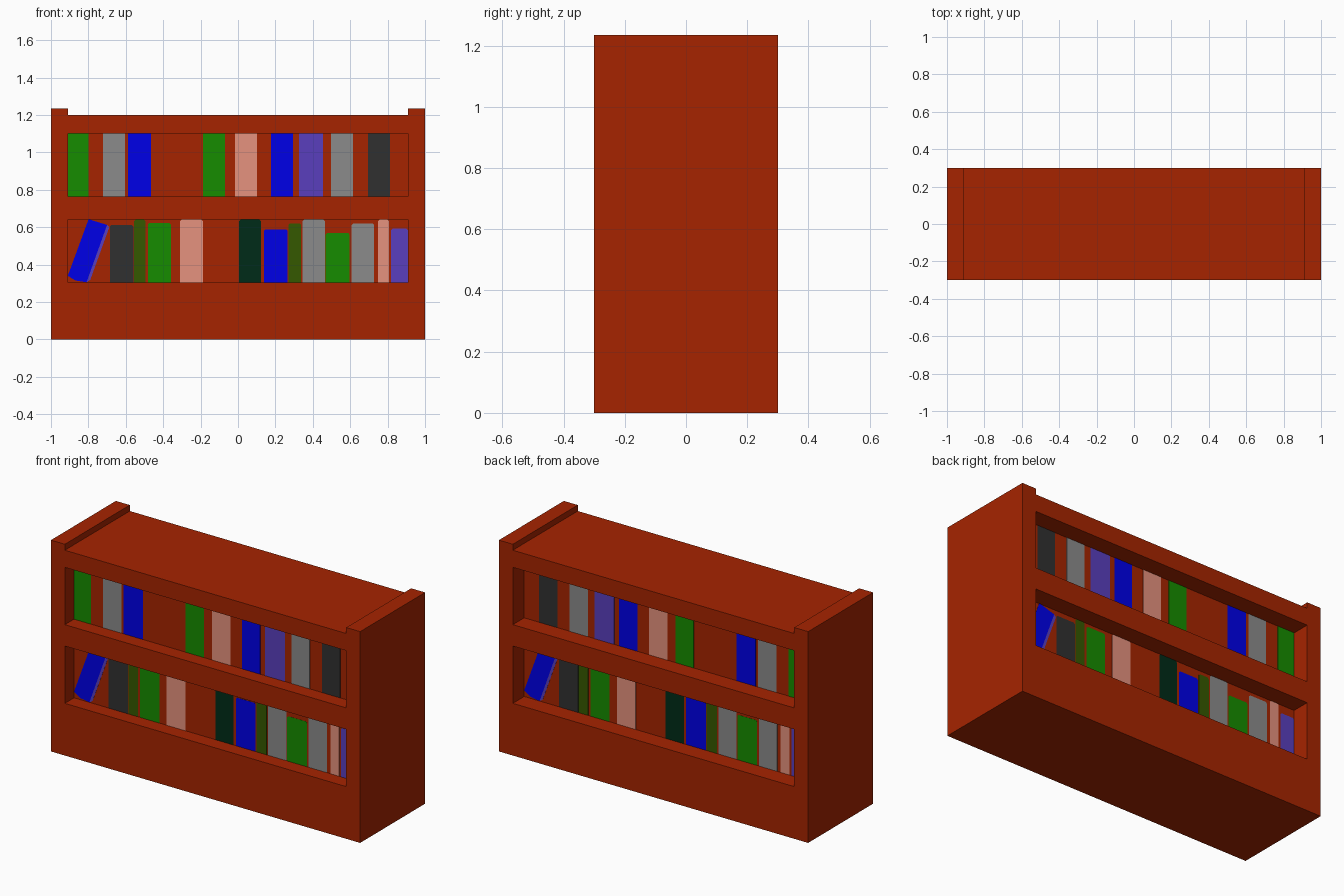
import bpy, bmesh

if "Cube" in bpy.data.objects:
    bpy.data.objects.remove(bpy.data.objects["Cube"])

# Display colours (0-255), converted to linear below
COLOURS = {
    "red_wood": (166, 36, 0), "green": (22, 140, 0),
    "grey": (139, 139, 139), "blue": (0, 0, 235),
    "pink": (230, 146, 126), "purple": (90, 63, 189),
    "charcoal": (48, 48, 48), "dark_green": (0, 43, 24),
    "olive": (53, 88, 0),
}


def linear(v):
    v /= 255
    return v / 12.92 if v <= 0.04045 else ((v + 0.055) / 1.055) ** 2.4


MATS = {}
for name, c in COLOURS.items():
    MATS[name] = bpy.data.materials.new(name)
    MATS[name].diffuse_color = (*[linear(v) for v in c], 1)
NAMES = list(COLOURS)

HALF_D = 0.3
FRONT_Y, BACK_Y = -0.215, 0.195      # recessed panel planes
XS = [-1, -0.91, 0.91, 1]
ZS = [0, 0.305, 0.64, 0.765, 1.10, 1.20, 1.235]


def finish(bm, name, mats):
    bmesh.ops.recalc_face_normals(bm, faces=bm.faces)
    me = bpy.data.meshes.new(name)
    bm.to_mesh(me)
    bm.free()
    for m in mats:
        me.materials.append(MATS[m])
    ob = bpy.data.objects.new(name, me)
    bpy.context.collection.objects.link(ob)
    return ob


# Bookcase body: gridded front outline pulled back into a solid, openings sunk
bm = bmesh.new()
grid = {(i, j): bm.verts.new((x, -HALF_D, z))
        for i, x in enumerate(XS) for j, z in enumerate(ZS)}
for i in range(3):
    for j in range(6):
        if (i, j) != (1, 5):
            bm.faces.new([grid[i, j], grid[i + 1, j], grid[i + 1, j + 1], grid[i, j + 1]])
ext = bmesh.ops.extrude_face_region(bm, geom=bm.faces[:], use_keep_orig=True)
for v in ext["geom"]:
    if isinstance(v, bmesh.types.BMVert):
        v.co.y = HALF_D
bmesh.ops.recalc_face_normals(bm, faces=bm.faces)
bm.normal_update()
openings = []
for f in bm.faces:
    c = f.calc_center_median()
    if abs(f.normal.y) > 0.9 and abs(c.x) < 0.1 and (0.31 < c.z < 0.63 or 0.77 < c.z < 1.09):
        openings.append((f, FRONT_Y if c.y < 0 else BACK_Y))
bmesh.ops.inset_individual(bm, faces=[f for f, y in openings], thickness=0, depth=0)
for f, y in openings:
    for v in f.verts:
        v.co.y = y
finish(bm, "bookcase_body", ["red_wood"])


# Book spines: thin plates on the recessed panels
def upright(x0, x1, z0, z1, cut):
    return [(x0, z0), (x1, z0), (x1, z1 - cut), (x1 - cut, z1), (x0 + cut, z1), (x0, z1 - cut)] \
        if cut else [(x0, z0), (x1, z0), (x1, z1), (x0, z1)]


def spines(name, books, y, flip=1):
    out = -0.001 if y < 0 else 0.001
    bm = bmesh.new()
    for colour, pts in books:
        near = [bm.verts.new((x * flip, y + out, z)) for x, z in pts]
        far = [bm.verts.new((x * flip, y, z)) for x, z in pts]
        n = len(pts)
        faces = [bm.faces.new(near), bm.faces.new(far[::-1])]
        for k in range(n):
            m = (k + 1) % n
            faces.append(bm.faces.new([near[k], far[k], far[m], near[m]]))
        for f in faces:
            f.material_index = NAMES.index(colour)
    finish(bm, name, NAMES)


upper = [("green", -.91, -.80), ("grey", -.722, -.603), ("blue", -.588, -.464),
         ("green", -.187, -.069), ("pink", -.017, .102), ("blue", .177, .295),
         ("purple", .327, .455), ("grey", .497, .615), ("charcoal", .694, .812)]
upper = [(c, upright(a, b, .765, 1.10, 0)) for c, a, b in upper]

lower = [("charcoal", -.685, -.56, .612), ("olive", -.557, -.495, .64),
         ("green", -.482, -.358, .622), ("pink", -.31, -.188, .64),
         ("dark_green", .006, .123, .64), ("blue", .138, .265, .588),
         ("olive", .27, .337, .62), ("grey", .346, .464, .64),
         ("green", .469, .597, .568), ("grey", .608, .727, .62),
         ("pink", .748, .806, .64), ("purple", .818, .908, .592)]
lower = [(c, upright(a, b, .305, h, .008)) for c, a, b, h in lower]
# leaning book with its page edge
lower += [("blue", [(-.91, .34), (-.87, .315), (-.81, .305), (-.70, .612), (-.79, .64), (-.80, .64)]),
          ("purple", [(-.81, .305), (-.79, .318), (-.688, .60), (-.70, .612)])]

spines("upper_books_front", upper, FRONT_Y)
spines("upper_books_back", upper, BACK_Y)
spines("lower_books_front", lower, FRONT_Y)
spines("lower_books_back", lower, BACK_Y, -1)

for m in bpy.data.materials:
    if m.users and not m.is_grease_pencil:
        m.use_nodes = True
        m.node_tree.nodes["Principled BSDF"].inputs["Base Color"].default_value = m.diffuse_color
